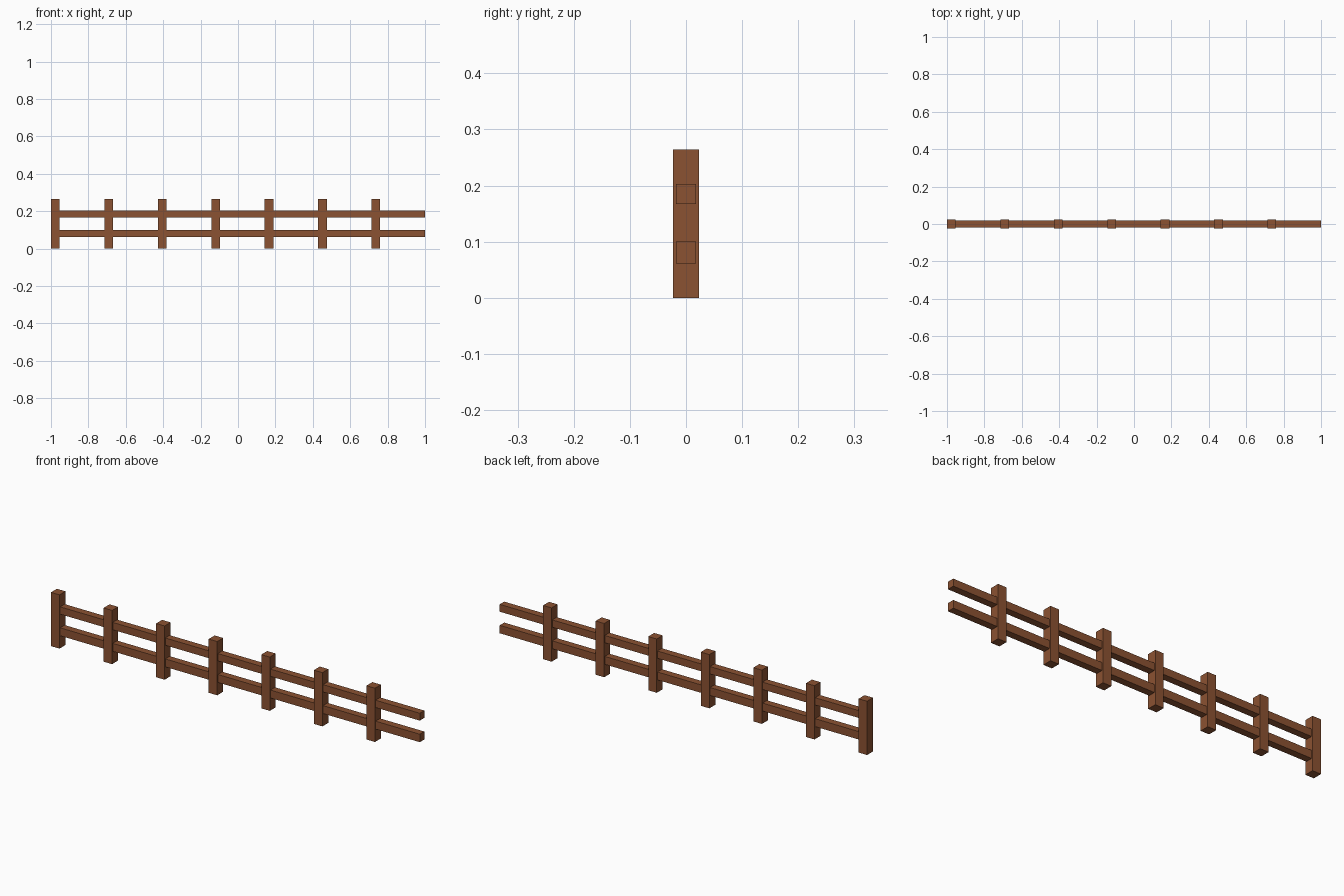
import bpy

if "Cube" in bpy.data.objects:
    bpy.data.objects.remove(bpy.data.objects["Cube"])

BAYS = 7
PITCH = 2.0 / BAYS
POST_W = 0.046
POST_H = 0.264

wood = bpy.data.materials.new("brown_wood")
wood.diffuse_color = (0.26, 0.085, 0.032, 1)
wood.use_nodes = True
wood.node_tree.nodes["Principled BSDF"].inputs["Base Color"].default_value = wood.diffuse_color


def box(name, x0, x1, depth, z0, z1):
    bpy.ops.mesh.primitive_cube_add(size=1, location=((x0 + x1) / 2, 0, (z0 + z1) / 2))
    ob = bpy.context.object
    ob.name = name
    ob.scale = (x1 - x0, depth, z1 - z0)
    bpy.ops.object.transform_apply(location=False, rotation=False, scale=True)
    ob.data.materials.append(wood)
    return ob


# Evenly spaced square posts, one at the left end of each bay
for i in range(BAYS):
    left = -1 + i * PITCH
    box(f"post_{i + 1}", left, left + POST_W, POST_W, 0, POST_H)

# Two rails running through the posts and past the last one
box("lower_rail", -1 + POST_W / 2, 1, 0.035, 0.061, 0.100)
box("upper_rail", -1 + POST_W / 2, 1, 0.035, 0.167, 0.203)
